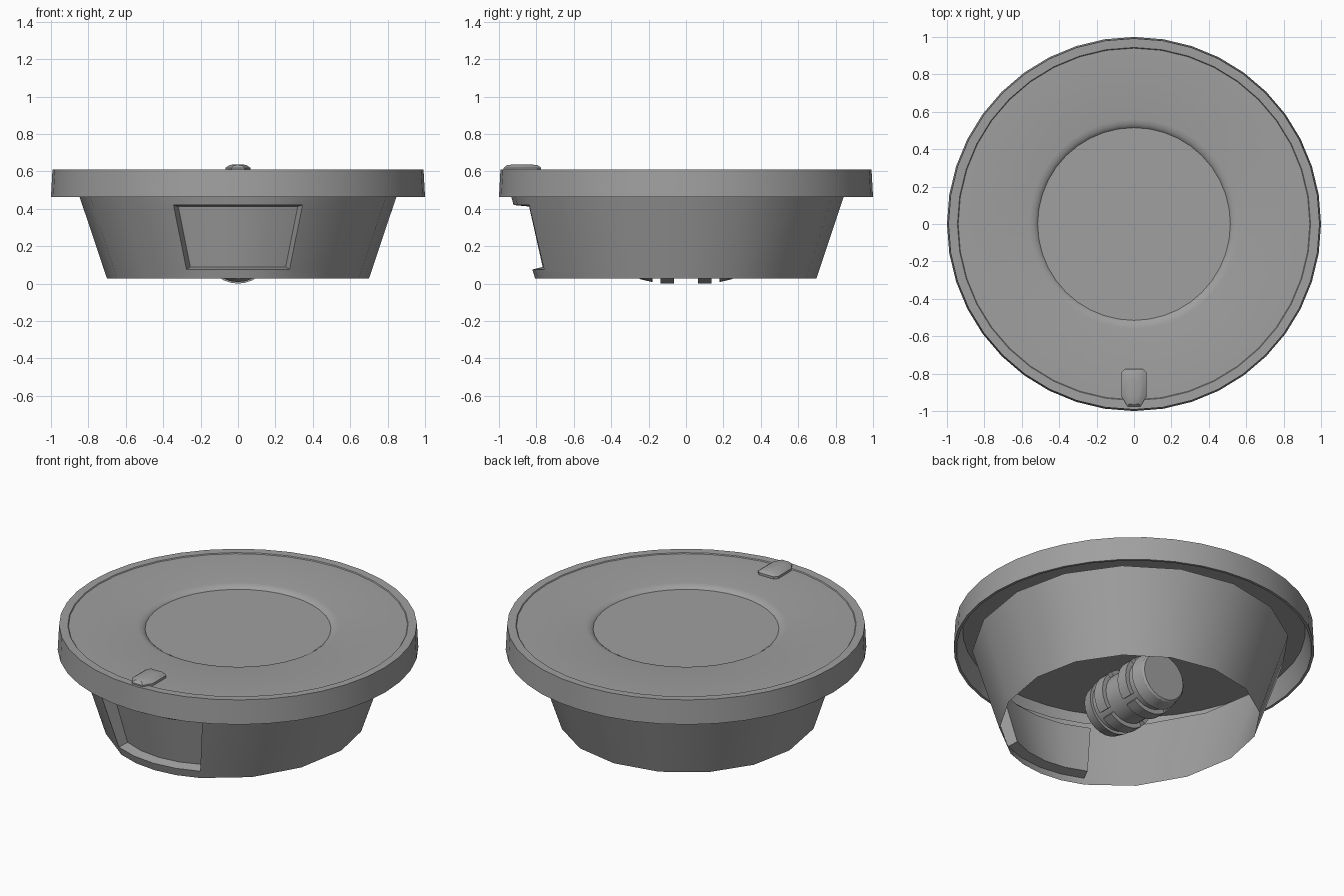
import bpy, bmesh, math
from mathutils import Matrix

if "Cube" in bpy.data.objects:
    bpy.data.objects.remove(bpy.data.objects["Cube"])

grey = bpy.data.materials.new("mid_grey")
grey.diffuse_color = (0.35, 0.35, 0.35, 1)
grey.use_nodes = True
grey.node_tree.nodes["Principled BSDF"].inputs["Base Color"].default_value = grey.diffuse_color


def finish(name, bm, angle=30):
    bmesh.ops.remove_doubles(bm, verts=bm.verts, dist=1e-5)
    bmesh.ops.recalc_face_normals(bm, faces=bm.faces)
    me = bpy.data.meshes.new(name)
    bm.to_mesh(me)
    bm.free()
    me.materials.append(grey)
    ob = bpy.data.objects.new(name, me)
    bpy.context.collection.objects.link(ob)
    bpy.ops.object.select_all(action='DESELECT')
    ob.select_set(True)
    bpy.context.view_layer.objects.active = ob
    bpy.ops.object.shade_smooth_by_angle(angle=math.radians(angle))
    return ob


def bridge(bm, a, b, closed=True):
    n = len(a)
    return [bm.faces.new((a[i], a[(i + 1) % n], b[(i + 1) % n], b[i]))
            for i in range(n if closed else n - 1)]


def lathe(bm, profile, n):
    """Revolve (radius, height) points around z and cap both ends."""
    rings = [[bm.verts.new((r * math.sin(2 * math.pi * i / n),
                            -r * math.cos(2 * math.pi * i / n), z)) for i in range(n)]
             for r, z in profile]
    for a, b in zip(rings, rings[1:]):
        bridge(bm, a, b)
    bm.faces.new(rings[0])
    bm.faces.new(rings[-1])


# Lid: rim, plateau and shallow central dish over a hollow underside
bm = bmesh.new()
lathe(bm, [(0.515, 0.584), (0.518, 0.588), (0.535, 0.599), (0.56, 0.604),
           (0.94, 0.604), (0.944, 0.609), (0.992, 0.61), (1.0, 0.463),
           (0.985, 0.463), (0.95, 0.578)], 40)
finish("lid", bm)

# Base: tapered open shell, bulged at the front, with a recessed window
bm = bmesh.new()
rows = []
for z, w in ((0.026, 22.4), (0.075, 22.6), (0.42, 24.5), (0.465, 24.6), (0.505, 24.7)):
    angles = [-w, -w / 2, 0, w / 2, w] + [w + (360 - 2 * w) * k / 14 for k in range(1, 14)]
    t = (z - 0.026) / 0.44
    r = 0.7 + 0.148 * t
    front = 1.152 - 0.05 * t
    row = []
    for a in angles:
        s, c = math.sin(math.radians(a)), math.cos(math.radians(a))
        row.append(bm.verts.new((r * s, -r * c * (front if c > 0 else 0.995), z)))
    rows.append(row)
window = []
for k in range(4):
    faces = bridge(bm, rows[k], rows[k + 1])
    if k == 1:
        window = faces[:4]
res = bmesh.ops.extrude_face_region(bm, geom=window)
bmesh.ops.delete(bm, geom=[f for f in window if f.is_valid], context='FACES')
for v in res["geom"]:
    if isinstance(v, bmesh.types.BMVert):
        v.co.x *= 0.925
        v.co.y += 0.083 if v.co.z > 0.2 else 0.055
        v.co.z += 0.014 if v.co.z < 0.2 else -0.008
finish("base_shell", bm)

# Tab on the front of the lid: stacked rounded outlines
bm = bmesh.new()
half = [(0.05, -0.775), (0.068, -0.795), (0.068, -0.92), (0.035, -0.975)]
outline = half + [(-x, y) for x, y in reversed(half)]
loops = []
for z, sx, sy in ((0.595, 1, 1), (0.618, 1, 1), (0.632, 0.7, 0.86), (0.637, 0.4, 0.5)):
    loops.append([bm.verts.new((x * sx, -0.88 + (y + 0.88) * sy, z)) for x, y in outline])
for a, b in zip(loops, loops[1:]):
    bridge(bm, a, b)
bm.faces.new(loops[0])
bm.faces.new(loops[-1])
finish("lid_tab", bm)

# Barrel lying along y under the lid
to_y = Matrix.Translation((0, 0, 0.174)) @ Matrix.Rotation(math.radians(90), 4, 'X')
side = [(0.14, 0.257), (0.15, 0.248), (0.166, 0.18), (0.148, 0.18)]
bm = bmesh.new()
lathe(bm, side + [(r, -z) for r, z in reversed(side)], 24)
bm.transform(to_y)
finish("barrel", bm)

# Raised ring segments around the barrel
bm = bmesh.new()
for z0 in (-0.1, 0.1):
    for q in range(4):
        prev = None
        for k in range(7):
            a = math.radians(q * 90 - 39 + 13 * k)
            sec = [bm.verts.new((r * math.sin(a), -r * math.cos(a), z0 + dz))
                   for r, dz in ((0.14, -0.035), (0.174, -0.035),
                                 (0.174, 0.035), (0.14, 0.035))]
            if prev:
                bridge(bm, prev, sec)
            if k in (0, 6):
                bm.faces.new(sec)
            prev = sec
bm.transform(to_y)
finish("barrel_rings", bm)
